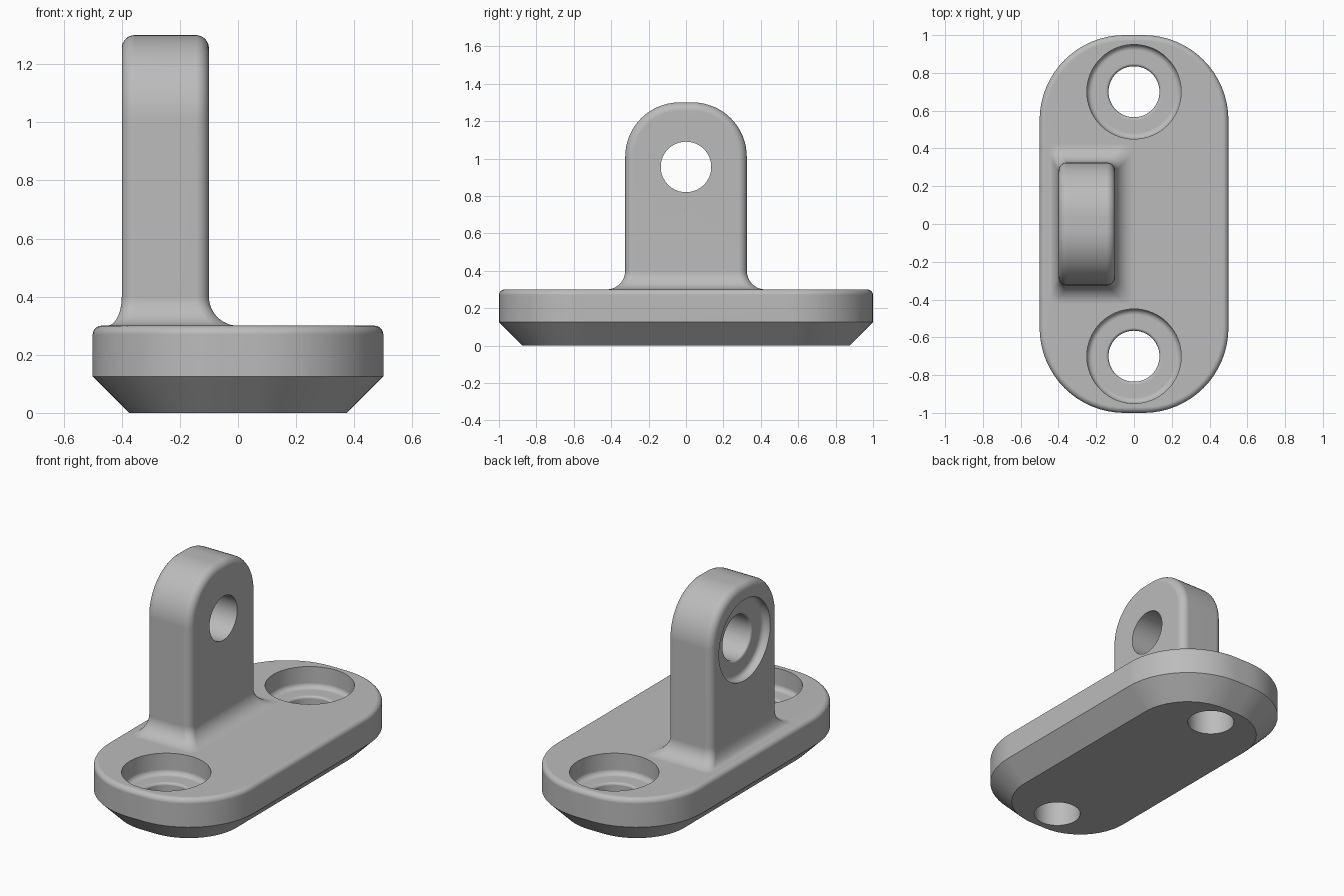
import bpy, bmesh, math
from mathutils import Vector

default = bpy.data.objects.get("Cube")
if default:
    bpy.data.objects.remove(default, do_unlink=True)

grey = bpy.data.materials.new("plain grey")
grey.use_nodes = True
grey.diffuse_color = (0.5, 0.5, 0.5, 1)
grey.node_tree.nodes["Principled BSDF"].inputs["Base Color"].default_value = (0.5, 0.5, 0.5, 1)


def quarter(n=8):
    return [math.pi / 2 * i / n for i in range(n + 1)]


def rounded(u0, u1, v0, v1, radii, n=16):
    """Rounded rectangle; radii run counter-clockwise from the u1, v1 corner."""
    signs = [(1, 1), (-1, 1), (-1, -1), (1, -1)]
    pts = []
    for k, ((su, sv), r) in enumerate(zip(signs, radii)):
        r = max(r, 0.005)
        cu = u1 - r if su > 0 else u0 + r
        cv = v1 - r if sv > 0 else v0 + r
        for a in quarter(n):
            a += k * math.pi / 2
            pts.append((cu + r * math.cos(a), cv + r * math.sin(a)))
    return pts


def inset_rect(u0, u1, v0, v1, radii, d):
    return rounded(u0 + d, u1 - d, v0 + d, v1 - d, [r - d for r in radii])


def circle(r, n=64):
    return [(r * math.cos(math.tau * i / n), r * math.sin(math.tau * i / n)) for i in range(n)]


def loft(name, rings, place=lambda u, v, w: Vector((u, v, w))):
    """Skin a stack of (outline, height) rings and close both ends."""
    bm = bmesh.new()
    loops = [[bm.verts.new(place(u, v, w)) for u, v in ring] for ring, w in rings]
    n = len(loops[0])
    for a, b in zip(loops, loops[1:]):
        for i in range(n):
            j = (i + 1) % n
            bm.faces.new((a[i], a[j], b[j], b[i]))
    bm.faces.new(loops[0])
    bm.faces.new(loops[-1])
    bmesh.ops.recalc_face_normals(bm, faces=bm.faces)
    mesh = bpy.data.meshes.new(name)
    bm.to_mesh(mesh)
    bm.free()
    mesh.materials.append(grey)
    obj = bpy.data.objects.new(name, mesh)
    bpy.context.collection.objects.link(obj)
    return obj


def combine(target, other, operation):
    bpy.context.view_layer.objects.active = target
    mod = target.modifiers.new(operation.title(), 'BOOLEAN')
    mod.operation = operation
    mod.solver = 'EXACT'
    mod.object = other
    bpy.ops.object.modifier_apply(modifier=mod.name)
    bpy.data.objects.remove(other, do_unlink=True)


def bore(name, floor, top, place, hole=0.135, wide=0.25, lip=0.015, cove=0.03):
    """Counterbored hole cutter with a soft lip and a coved floor."""
    prof = [(hole, -0.1)]
    prof += [(hole + lip * (1 - math.cos(a)), floor - lip + lip * math.sin(a)) for a in quarter(5)]
    prof += [(wide - cove + cove * math.sin(a), floor + cove - cove * math.cos(a)) for a in quarter(6)]
    prof.append((wide, top + 0.1))
    return loft(name, [(circle(r), w) for r, w in prof], place)


# Base plate: chamfered underside, softened upper rim
TOP, RIM = 0.3, 0.03
steps = [(0.125, 0), (0, 0.125)]
steps += [(RIM * (1 - math.cos(a)), TOP - RIM + RIM * math.sin(a)) for a in quarter()]
bracket = loft("mounting_bracket",
               [(inset_rect(-0.5, 0.5, -1, 1, [0.45] * 4, d), z) for d, z in steps])

# Upright lug: arched outline swept along x with rounded ends
R = 0.045
ends = [(R * (1 - math.sin(a)), -0.4 + R * (1 - math.cos(a))) for a in quarter()]
ends += [(d, -0.5 - x) for d, x in reversed(ends)]
lug = loft("lug",
           [(inset_rect(-0.325, 0.325, 0.15, 1.3, [0.29, 0.29, 0, 0], d), x) for d, x in ends],
           lambda u, v, w: Vector((w, u, v)))

# Concave flare where the lug meets the plate, narrower on the -x side
F = 0.1
curve = [(F, TOP - 0.08)]
curve += [(F * (1 - math.sin(a)), TOP + F * (1 - math.cos(a))) for a in quarter(12)]
curve.append((-0.004, TOP + F + 0.01))
flare = loft("flare",
             [(rounded(-0.4 - 0.5 * o, -0.1 + o, -0.325 - o, 0.325 + o, [R] * 4), z)
              for o, z in curve])

combine(bracket, lug, 'UNION')
combine(bracket, flare, 'UNION')

# Screw holes in the plate
for y in (-0.7, 0.7):
    cutter = bore("screw_cutter", 0.17, TOP, lambda u, v, w, y=y: Vector((u, y + v, w)))
    combine(bracket, cutter, 'DIFFERENCE')

# Pivot hole through the lug, recessed on the -x face
cutter = bore("pivot_cutter", 0.25, 0.3, lambda u, v, w: Vector((-0.1 - w, u, 0.955 + v)))
combine(bracket, cutter, 'DIFFERENCE')

# Smooth shading with sharp edges kept
bpy.ops.object.select_all(action='DESELECT')
bracket.select_set(True)
bpy.context.view_layer.objects.active = bracket
bpy.ops.object.shade_smooth_by_angle(angle=math.radians(30))
weighted = bracket.modifiers.new("Even Shading", 'WEIGHTED_NORMAL')
weighted.keep_sharp = True
